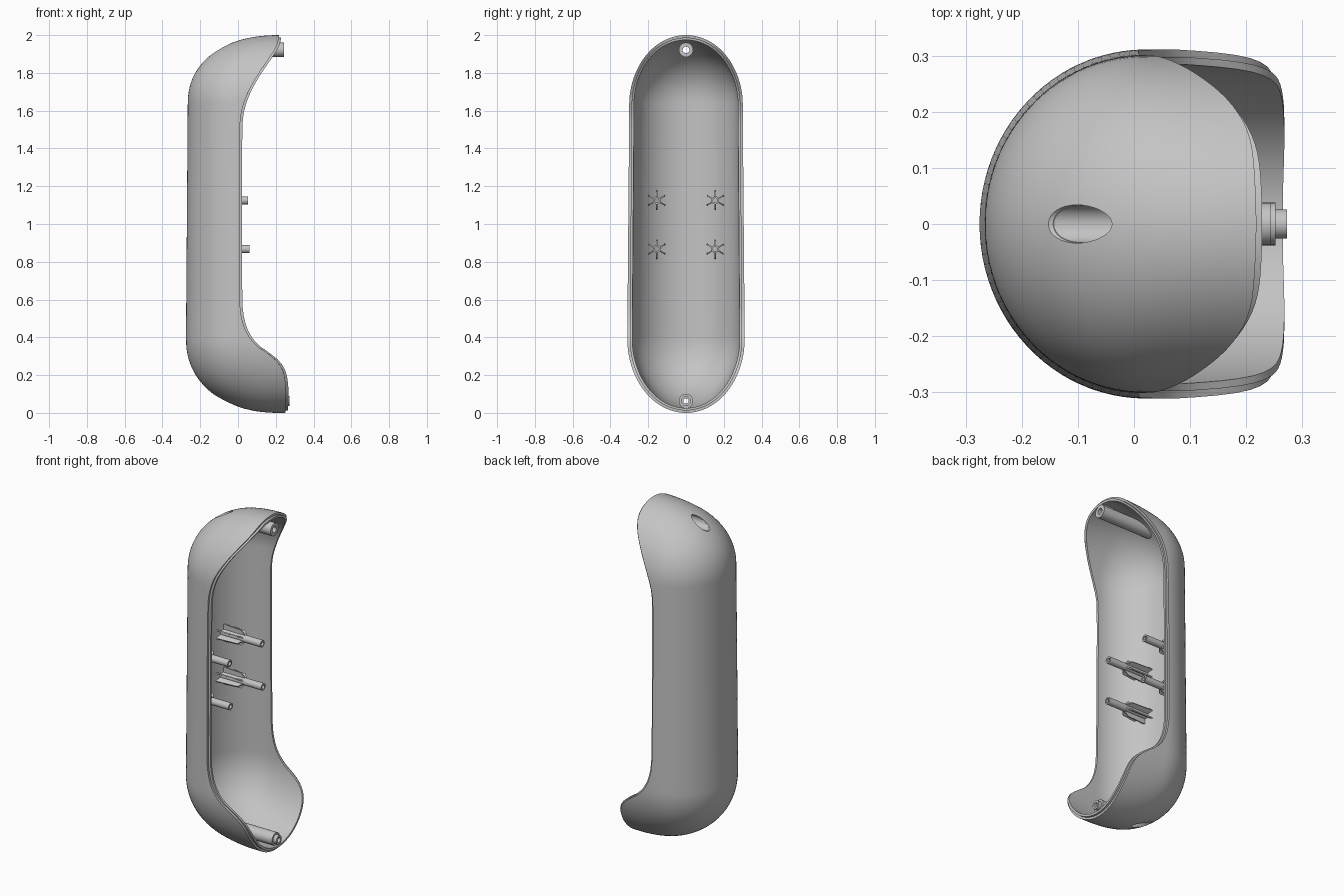
import bpy, bmesh, math
from mathutils import Vector

cube = bpy.data.objects.get("Cube")
if cube:
    bpy.data.objects.remove(cube)

grey = bpy.data.materials.new("plain_grey")
grey.use_nodes = True
COLOUR = (0.55, 0.55, 0.55, 1)
grey.diffuse_color = COLOUR
grey.node_tree.nodes["Principled BSDF"].inputs["Base Color"].default_value = COLOUR

WALL, LIP = 0.026, 0.013
TOP, BOTTOM = 1.64, 0.40            # centres of the two domed ends
BACK = -0.27
# Rim depth (x) against height (z)
RIM = [(0, .25), (.08, .255), (.17, .25), (.23, .235), (.28, .2), (.32, .15),
       (.36, .095), (.42, .048), (.5, .02), (.6, .01), (1.5, .01), (1.6, .02),
       (1.7, .055), (1.8, .112), (1.9, .18), (1.95, .207), (2, .218)]


def slope(i):
    a, b = RIM[max(i - 1, 0)], RIM[min(i + 1, len(RIM) - 1)]
    return (b[1] - a[1]) / (b[0] - a[0])


def rim_x(z):
    z = min(max(z, 0), 2)
    i = max(k for k in range(len(RIM) - 1) if RIM[k][0] <= z)
    (z0, x0), (z1, x1) = RIM[i], RIM[i + 1]
    h = z1 - z0
    t = (z - z0) / h
    s = t * t * (3 - 2 * t)
    return (x0 + (x1 - x0) * s + h * slope(i) * t * (1 - t) ** 2
            - h * slope(i + 1) * t * t * (1 - t))


def half_width(x, d=0):
    u = min(max(0, (0.02 - x) / (0.29 - d)), 1)
    return (0.305 - d) * math.sqrt(1 - u * u)


def dome_height(x, centre, d=0):
    u = min(max(0, (0.22 - x) / (0.49 - d)), 1)
    full = 2 - centre if centre == TOP else centre
    return (full - d) * (1 - u ** 2.2) ** (1 / 2.2)


def ring_directions(arc=48, side=32):
    """Directions round the stadium outline: (cos, sin, centre height)."""
    ring = []
    for start, centre, sign in ((0, TOP, 1), (math.pi, BOTTOM, -1)):
        for i in range(arc + 1):
            a = start + math.pi * i / arc
            ring.append((math.cos(a), math.sin(a), centre, centre))
        for i in range(1, side):
            z = centre + (BOTTOM + TOP - 2 * centre) * i / side
            ring.append((-sign, 0, centre, z))
    return ring


def shell_point(direction, x, d):
    c, s, centre, z0 = direction
    return Vector((x, half_width(x, d) * c, z0 + dome_height(x, centre, d) * s))


def rim_end(direction, d, extra):
    x = 0.1
    for _ in range(30):
        x = rim_x(shell_point(direction, x, d).z) + extra
    return x


def taper(p):
    k = 1.031 - 0.028 * p.z
    return Vector((p.x * k if p.x < 0 else p.x, p.y * k, p.z))


def wall_x(y, z):
    """Depth of the outer skin behind a point (y, z)."""
    centre = TOP if z > TOP else BOTTOM
    inside_end = z > TOP or z < BOTTOM
    lo, hi = BACK, 0.22
    for _ in range(40):
        x = (lo + hi) / 2
        w = max(half_width(x), 1e-6)
        h = max(dome_height(x, centre), 1e-6)
        e = (y / w) ** 2 + (((z - centre) / h) ** 2 if inside_end else 0)
        lo, hi = (x, hi) if e > 1 else (lo, x)
    return hi


def finish(name, bm, angle=35):
    bmesh.ops.remove_doubles(bm, verts=bm.verts, dist=1e-5)
    bmesh.ops.recalc_face_normals(bm, faces=bm.faces)
    mesh = bpy.data.meshes.new(name)
    bm.to_mesh(mesh)
    bm.free()
    mesh.materials.append(grey)
    ob = bpy.data.objects.new(name, mesh)
    bpy.context.collection.objects.link(ob)
    smooth(ob, angle)
    return ob


def smooth(ob, angle=35):
    bpy.ops.object.select_all(action='DESELECT')
    ob.select_set(True)
    bpy.context.view_layer.objects.active = ob
    bpy.ops.object.shade_smooth_by_angle(angle=math.radians(angle))


def bridge(bm, rows, close=False):
    pairs = list(zip(rows, rows[1:])) + ([(rows[-1], rows[0])] if close else [])
    for a, b in pairs:
        n = len(a)
        for j in range(n):
            k = (j + 1) % n
            bm.faces.new((a[j], a[k], b[k], b[j]))


# Hollow shell: outer skin, stepped rim, inner skin
def make_shell(steps=26):
    bm = bmesh.new()
    ring = ring_directions()
    ease = [1 - math.cos(math.pi / 2 * i / steps) for i in range(steps + 1)]
    layout = [(0, 0, e) for e in ease]
    layout += [(WALL / 2, 0, 1), (WALL / 2, LIP, 1)]
    layout += [(WALL, LIP, e) for e in reversed(ease)]
    ends = {(d, l): [rim_end(r, d, l) for r in ring] for d, l, _ in layout}
    rows = []
    for d, l, e in layout:
        x0 = BACK + d
        rows.append([bm.verts.new(taper(shell_point(r, x0 + (x1 - x0) * e, d)))
                     for r, x1 in zip(ring, ends[d, l])])
    bridge(bm, rows)
    bmesh.ops.dissolve_degenerate(bm, dist=1e-5, edges=bm.edges)
    return finish("shell", bm)


# Turned part along x; a depth of None follows the back wall
def turned(name, y, z, profile, sides=32):
    bm = bmesh.new()
    rows = []
    for x, r in profile:
        row = []
        for j in range(sides):
            a = 2 * math.pi * j / sides
            py, pz = y + r * math.cos(a), z + r * math.sin(a)
            px = wall_x(py, pz) + 0.012 if x is None else x
            row.append(bm.verts.new((px, py, pz)))
        rows.append(row)
    bridge(bm, rows, close=True)
    return finish(name, bm)


# Thin plate from an outline of (x, radius), standing out from an axis
def fin(name, y, z, angle, outline, thick=0.007):
    bm = bmesh.new()
    out = Vector((0, math.cos(angle), math.sin(angle)))
    side = Vector((thick / 2, 0, 0)).length * Vector((0, -out.z, out.y))
    sheets = []
    for s in (-1, 1):
        row = []
        for x, r in outline:
            p = Vector((0, y, z)) + out * r
            p.x = wall_x(p.y, p.z) + 0.012 if x is None else x
            row.append(bm.verts.new(p + side * s))
        bm.faces.new(row)
        sheets.append(row)
    bridge(bm, sheets)
    return finish(name, bm, 20)


shell = make_shell()

# Screw holes cut through the back of both ends
UPPER_Z, LOWER_Z = 1.922, 0.063
for z in (UPPER_Z, LOWER_Z):
    bpy.ops.mesh.primitive_cylinder_add(vertices=32, radius=0.034, depth=0.46,
                                        location=(-0.17, 0, z),
                                        rotation=(0, math.pi / 2, 0))
    cutter = bpy.context.object
    cutter.name = "hole_cutter"
    cutter.hide_render = True
    cutter.data.materials.append(grey)
    bpy.context.view_layer.objects.active = shell
    mod = shell.modifiers.new("screw_hole", 'BOOLEAN')
    mod.operation, mod.solver, mod.object = 'DIFFERENCE', 'EXACT', cutter
    bpy.ops.object.modifier_apply(modifier=mod.name)
    bpy.data.objects.remove(cutter)
smooth(shell)

# Screw bosses at both ends
turned("upper_boss", 0, UPPER_Z, [(None, .038), (.243, .038), (.243, .018),
                                  (.12, .018), (.12, .033), (None, .033)])
turned("lower_boss", 0, LOWER_Z, [(None, .038), (.252, .038), (.252, .026),
                                  (.273, .026), (.273, .014), (.12, .014),
                                  (.12, .033), (None, .033)])
fin("upper_boss_rib", 0, UPPER_Z, math.pi / 2,
    [(.05, .035), (.05, .06), (.21, .06), (.21, .035)])

# Four mounting posts, each with six tapered fins
for level, z, tip in (("upper", 1.125, 0.054), ("lower", 0.867, 0.06)):
    for side, y in (("left", -0.155), ("right", 0.155)):
        post = f"{level}_{side}_post"
        turned(post, y, z, [(None, .021), (tip, .021), (tip, .012),
                            (-.12, .012), (None, .012)], 24)
        for i in range(6):
            fin(f"{post}_fin", y, z, math.pi / 2 + i * math.pi / 3,
                [(None, .018), (None, .052), (-.085, .046), (-.06, .018)])
